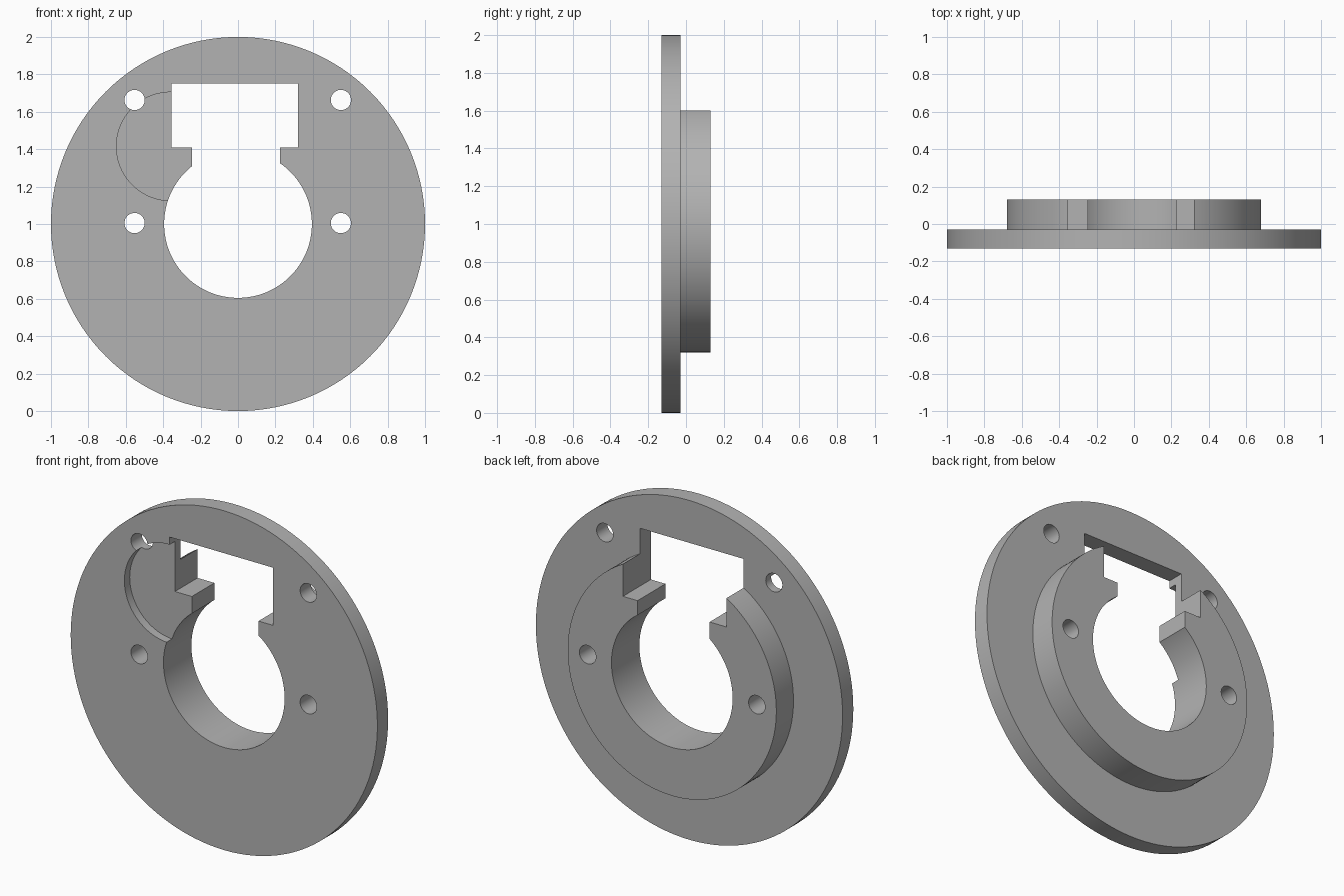
import bpy
from math import pi, radians

if "Cube" in bpy.data.objects:
    bpy.data.objects.remove(bpy.data.objects["Cube"], do_unlink=True)

FRONT, STEP, BACK = -0.13, -0.03, 0.13   # depth of plate face, shoulder, boss face
RECESS_FLOOR = -0.08

grey = bpy.data.materials.new("plain grey")
grey.use_nodes = True
colour = (0.45, 0.45, 0.45, 1)
grey.diffuse_color = colour
grey.node_tree.nodes["Principled BSDF"].inputs["Base Color"].default_value = colour


def disc(name, x, z, radius, y0, y1, sides=128):
    """Cylinder whose axis runs front to back."""
    bpy.ops.mesh.primitive_cylinder_add(
        vertices=sides, radius=radius, depth=y1 - y0,
        location=(x, (y0 + y1) / 2, z), rotation=(pi / 2, 0, 0))
    obj = bpy.context.object
    obj.name = name
    obj.data.materials.append(grey)
    return obj


def block(name, x0, x1, z0, z1):
    """Box cutter that passes right through the flange."""
    bpy.ops.mesh.primitive_cube_add(size=1, location=((x0 + x1) / 2, 0, (z0 + z1) / 2))
    obj = bpy.context.object
    obj.name = name
    obj.scale = (x1 - x0, 1, z1 - z0)
    obj.data.materials.append(grey)
    return obj


def combine(target, tool, operation):
    """Apply a boolean and discard the tool object."""
    tool.hide_render = True
    bpy.context.view_layer.update()
    mod = target.modifiers.new(tool.name, "BOOLEAN")
    mod.operation = operation
    mod.solver = "EXACT"
    mod.object = tool
    bpy.ops.object.select_all(action="DESELECT")
    bpy.context.view_layer.objects.active = target
    target.select_set(True)
    bpy.ops.object.modifier_apply(modifier=mod.name)
    bpy.data.objects.remove(tool, do_unlink=True)


# Round plate with a raised boss on the back
flange = disc("flange_plate", 0, 1, 1, FRONT, STEP)
combine(flange, disc("rear_boss", 0, 1, 0.68, RECESS_FLOOR, BACK), "UNION")

# Central bore, neck and rectangular window
cutters = [
    disc("bore", 0, 1, 0.395, -0.5, 0.5),
    block("neck", -0.245, 0.225, 1.1, 1.5),
    block("window", -0.355, 0.32, 1.41, 1.75),
    # Shallow round recess in the front face
    disc("front_recess", -0.36, 1.415, 0.29, -0.5, RECESS_FLOOR),
]
# Four bolt holes
for x in (-0.553, 0.55):
    for z in (1.005, 1.663):
        cutters.append(disc("bolt_hole", x, z, 0.054, -0.5, 0.5, 48))

for cutter in cutters:
    combine(flange, cutter, "DIFFERENCE")

bpy.ops.object.shade_smooth_by_angle(angle=radians(30))
